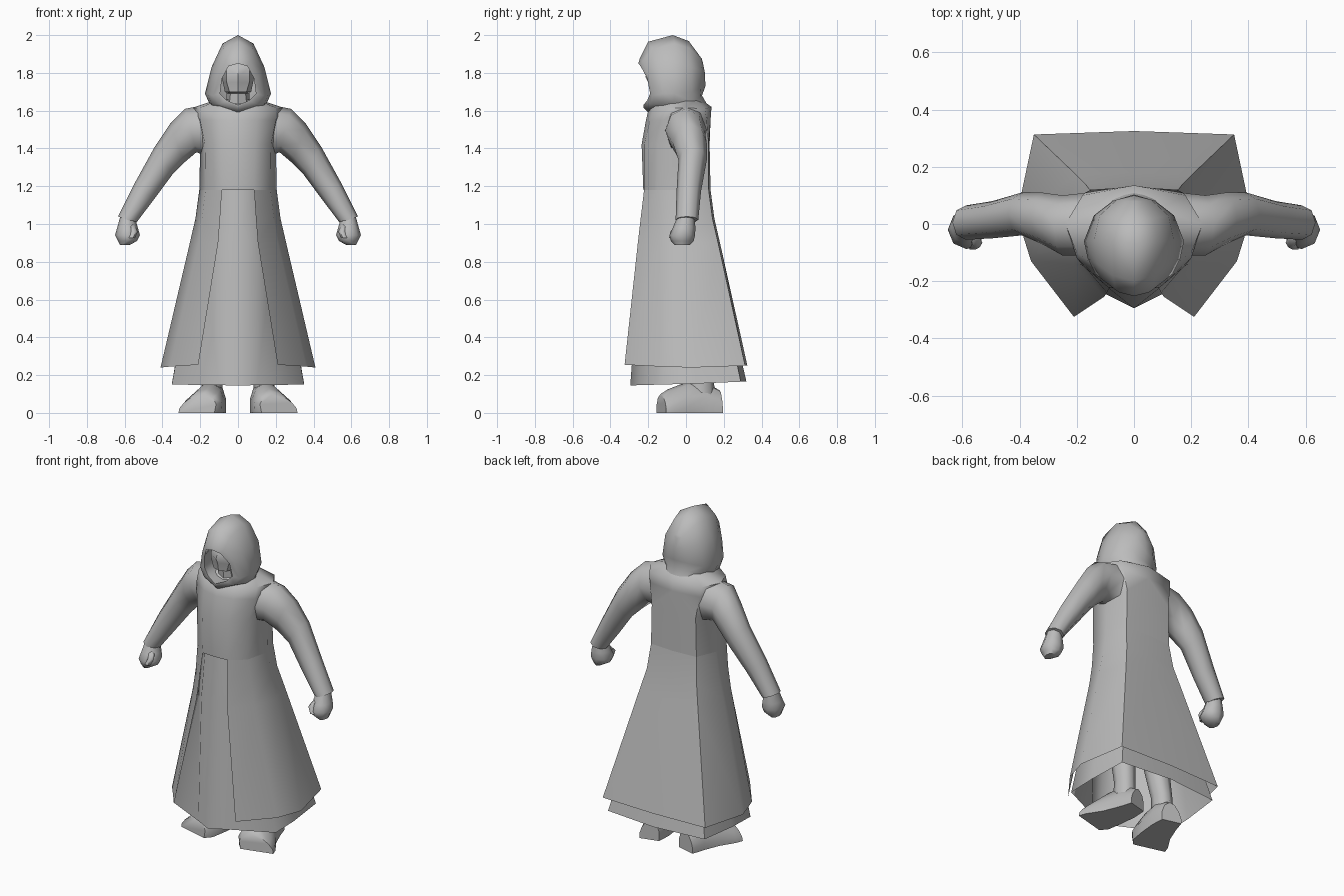
import bpy, bmesh, math

grey = bpy.data.materials.new("grey cloth")
grey.diffuse_color = (0.5, 0.5, 0.5, 1)


def surface(name, rows, closed=False, caps=False, angle=60):
    """Skin rows of points into a sheet or tube, then mirror it across x = 0."""
    bm = bmesh.new()
    grid = [[bm.verts.new(p) for p in row] for row in rows]
    n = len(rows[0])
    for a, b in zip(grid, grid[1:]):
        for i in range(n if closed else n - 1):
            j = (i + 1) % n
            bm.faces.new((a[i], a[j], b[j], b[i]))
    if caps:
        bm.faces.new(grid[0])
        bm.faces.new(grid[-1])
    bmesh.ops.remove_doubles(bm, verts=bm.verts, dist=0.0005)
    bmesh.ops.recalc_face_normals(bm, faces=bm.faces)
    mesh = bpy.data.meshes.new(name)
    bm.to_mesh(mesh)
    bm.free()
    mesh.materials.append(grey)
    ob = bpy.data.objects.new(name, mesh)
    bpy.context.collection.objects.link(ob)
    mod = ob.modifiers.new("mirror", 'MIRROR')
    mod.use_clip = True
    bpy.ops.object.select_all(action='DESELECT')
    ob.select_set(True)
    bpy.context.view_layer.objects.active = ob
    bpy.ops.object.modifier_apply(modifier="mirror")
    bpy.ops.object.shade_smooth_by_angle(angle=math.radians(angle))
    return ob


def level(z, *xy):
    return [(x, y, z) for x, y in xy]


def ring(cx, cy, z, rx, ry, n=8):
    return [(cx + rx * math.cos(2 * math.pi * i / n),
             cy + ry * math.sin(2 * math.pi * i / n), z) for i in range(n)]


def slanted_ring(top, bottom, cy, ry, n=8):
    """Ellipse spanning two x-z points, with half depth ry in y."""
    pts = []
    for i in range(n):
        a = 2 * math.pi * i / n
        t = 0.5 - 0.5 * math.cos(a)
        pts.append((top[0] + (bottom[0] - top[0]) * t, cy + ry * math.sin(a),
                    top[1] + (bottom[1] - top[1]) * t))
    return pts


# Open coat, from hem to waist: front edge, front side, side, back side, back
surface("coat_skirt", [
    [(.21, -.325, .255), (.36, -.13, .245), (.41, .03, .24), (.35, .313, .25), (0, .325, .25)],
    level(.90, (.105, -.255), (.21, -.14), (.255, .0), (.2, .17), (0, .18)),
    level(1.03, (.095, -.24), (.19, -.14), (.225, 0), (.17, .14), (0, .15)),
    level(1.18, (.085, -.222), (.172, -.15), (.205, 0), (.155, .12), (0, .13))])

# Closed upper coat
surface("coat_body", [
    level(1.18, (0, -.226), (.085, -.222), (.172, -.15), (.205, 0), (.155, .12), (0, .13)),
    level(1.42, (0, -.235), (.09, -.222), (.175, -.15), (.2, 0), (.15, .12), (0, .125)),
    level(1.55, (0, -.212), (.1, -.19), (.2, -.12), (.215, 0), (.17, .11), (0, .13)),
    [(0, -.2, 1.6), (.1, -.17, 1.62), (.2, -.1, 1.615), (.24, 0, 1.615), (.18, .1, 1.61), (0, .135, 1.62)],
    level(1.66, (0, -.1), (.06, -.1), (.1, -.06), (.11, 0), (.08, .05), (0, .08))])

# Inner robe skirt
surface("robe_skirt", [
    [(0, -.295, .145), (.1, -.245, .147), (.35, -.13, .15), (.35, .05, .155), (.33, .29, .165), (0, .32, .165)],
    level(.90, (0, -.24), (.1, -.215), (.19, -.11), (.22, 0), (.17, .14), (0, .15)),
    level(1.20, (0, -.208), (.085, -.2), (.15, -.12), (.18, 0), (.13, .09), (0, .1))])

# Sleeves
surface("sleeve", [
    slanted_ring((.15, 1.635), (.17, 1.36), .0, .11),
    slanted_ring((.28, 1.61), (.22, 1.38), -.005, .105),
    slanted_ring((.36, 1.53), (.285, 1.325), .02, .09),
    slanted_ring((.44, 1.41), (.345, 1.265), .035, .075),
    slanted_ring((.545, 1.22), (.445, 1.13), .015, .065),
    slanted_ring((.635, 1.04), (.54, 1.005), .005, .06)], closed=True, caps=True)

# Fists and thumbs
surface("hand", [
    ring(.585, .0, 1.04, .038, .045), ring(.585, -.01, .98, .055, .06),
    ring(.585, -.02, .94, .066, .068), ring(.585, -.02, .91, .05, .06),
    ring(.6, -.02, .888, .025, .04)], closed=True, caps=True)
surface("thumb", [
    ring(.565, -.03, 1.0, .015, .02, 6), ring(.55, -.065, .96, .02, .02, 6),
    ring(.565, -.075, .925, .018, .017, 6)], closed=True, caps=True)


def sole_ring(cx, cy, half, h, lean=0.0):
    """Flat-bottomed cross-section of a boot, turned outward."""
    prof = [(-1, 0), (-1, .45), (-.75, .8), (-.2, 1), (.3, .92), (.8, .55), (1, .25), (1, 0)]
    return [(cx + half * u * .95 + lean * v, cy + half * u * .25, h * v) for u, v in prof]


# Boots and legs
surface("boot", [
    sole_ring(.125, .18, .06, .12), sole_ring(.135, .10, .075, .165),
    sole_ring(.16, .0, .09, .16), sole_ring(.195, -.09, .11, .125, -.01),
    sole_ring(.22, -.13, .10, .10, -.02)], closed=True, caps=True)
surface("leg", [
    ring(.14, .08, .08, .055, .075), ring(.135, .08, .2, .055, .065),
    ring(.12, .04, .45, .07, .08), ring(.1, 0, .8, .08, .09)], closed=True, caps=True)

# Hood: lining, rim, then arches running back over the head
surface("hood", [
    [(0, -.08, 1.90), (.05, -.08, 1.88), (.1, -.08, 1.8), (.11, -.08, 1.69), (.07, -.08, 1.64), (0, -.08, 1.63)],
    [(0, -.252, 1.85), (.05, -.24, 1.835), (.085, -.205, 1.77), (.095, -.19, 1.69), (.06, -.205, 1.655), (0, -.225, 1.63)],
    [(0, -.245, 1.875), (.065, -.23, 1.86), (.11, -.195, 1.78), (.135, -.175, 1.68), (.1, -.19, 1.635), (0, -.225, 1.615)],
    [(0, -.2, 1.965), (.075, -.18, 1.925), (.128, -.14, 1.82), (.162, -.12, 1.69), (.14, -.13, 1.635), (0, -.2, 1.59)],
    [(0, -.07, 2.0), (.082, -.06, 1.955), (.14, -.06, 1.83), (.175, -.06, 1.69), (.155, -.06, 1.645), (.13, -.06, 1.61)],
    [(0, .015, 1.968), (.07, .02, 1.93), (.12, .03, 1.83), (.14, .03, 1.70), (.12, .03, 1.65), (.12, .06, 1.61)],
    [(0, .08, 1.88), (.03, .08, 1.87), (.06, .085, 1.81), (.075, .08, 1.72), (.07, .075, 1.67), (.07, .1, 1.61)],
    [(0, .082, 1.88), (0, .088, 1.86), (0, .1, 1.80), (0, .103, 1.73), (0, .085, 1.68), (0, .125, 1.61)]])

# Head inside the hood: neck, jaw, brow
surface("head", [
    level(1.60, (0, -.14), (.05, -.12), (.06, -.06), (0, .0)),
    level(1.69, (0, -.145), (.04, -.13), (.06, -.06), (0, .0)),
    level(1.70, (0, -.19), (.045, -.175), (.07, -.07), (0, .03)),
    level(1.75, (0, -.2), (.06, -.175), (.08, -.07), (0, .04)),
    level(1.78, (0, -.215), (.062, -.175), (.085, -.07), (0, .05)),
    level(1.83, (0, -.19), (.06, -.17), (.085, -.07), (0, .05)),
    level(1.90, (0, -.12), (.03, -.11), (.04, -.06), (0, .0))], angle=40)
